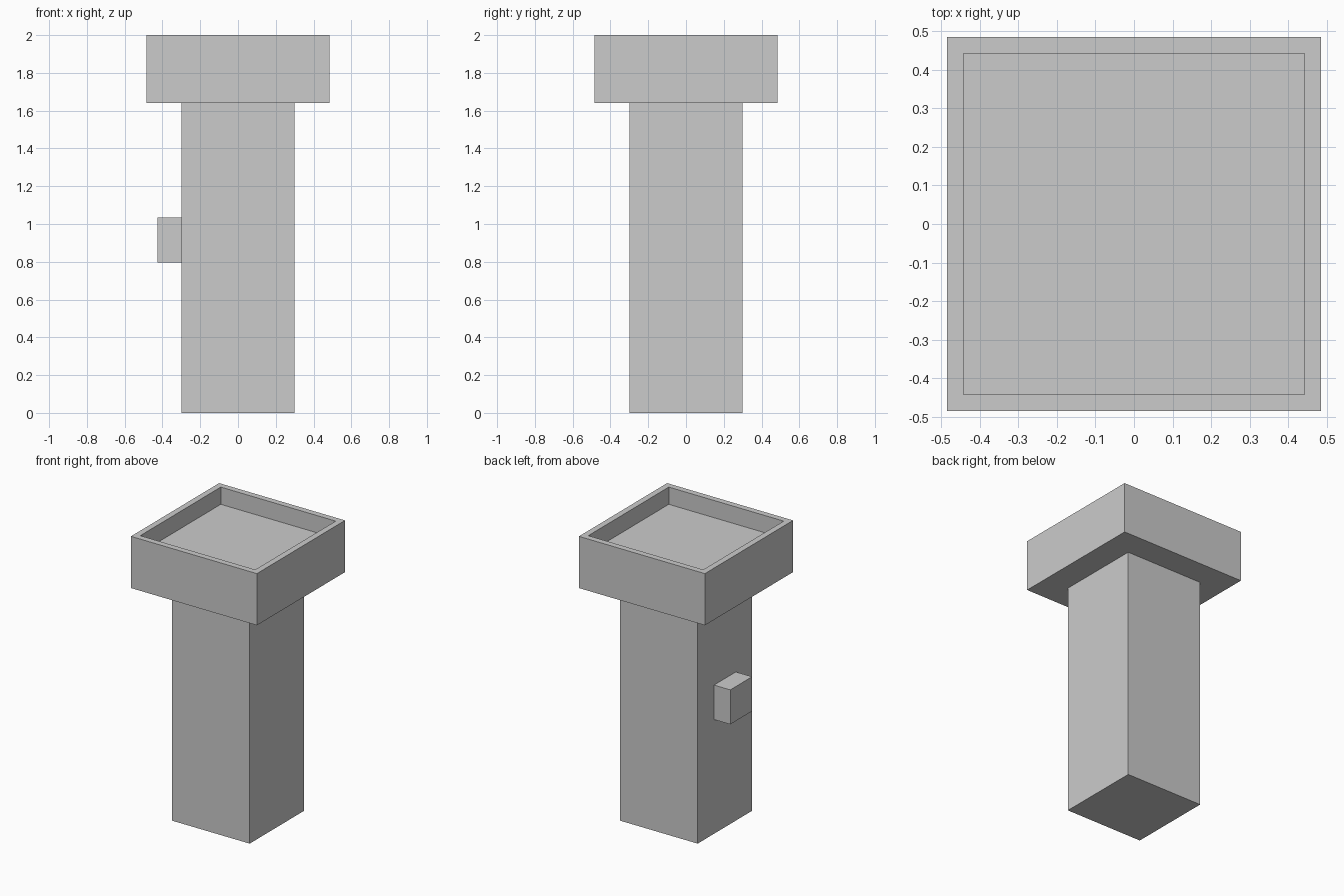
import bpy
import bmesh
from mathutils import Vector

if "Cube" in bpy.data.objects:
    bpy.data.objects.remove(bpy.data.objects["Cube"])


def box(name, lo, hi, recess=None):
    """Box from corner to corner; recess = (rim width, depth) sinks the top face."""
    lo, hi = Vector(lo), Vector(hi)
    bm = bmesh.new()
    bmesh.ops.create_cube(bm, size=1)
    for v in bm.verts:
        v.co = [(lo[i] + hi[i]) / 2 + v.co[i] * (hi[i] - lo[i]) for i in range(3)]
    if recess:
        rim, depth = recess
        bm.normal_update()
        top = max(bm.faces, key=lambda f: f.calc_center_median().z)
        bmesh.ops.inset_region(bm, faces=[top], thickness=rim)
        floor = bmesh.ops.extrude_discrete_faces(bm, faces=[top])["faces"][0]
        bmesh.ops.translate(bm, verts=floor.verts, vec=(0, 0, -depth))
    bmesh.ops.recalc_face_normals(bm, faces=bm.faces)
    mesh = bpy.data.meshes.new(name)
    bm.to_mesh(mesh)
    bm.free()
    obj = bpy.data.objects.new(name, mesh)
    bpy.context.collection.objects.link(obj)
    return obj


# Square post
box("column", (-0.30, -0.30, 0), (0.30, 0.30, 1.64))

# Wide head with a shallow tray in its top
box("tray_head", (-0.485, -0.485, 1.64), (0.485, 0.485, 2.0), recess=(0.06, 0.12))

# Small block on the left side of the post
box("side_block", (-0.425, -0.12, 0.795), (-0.30, 0.12, 1.035))
